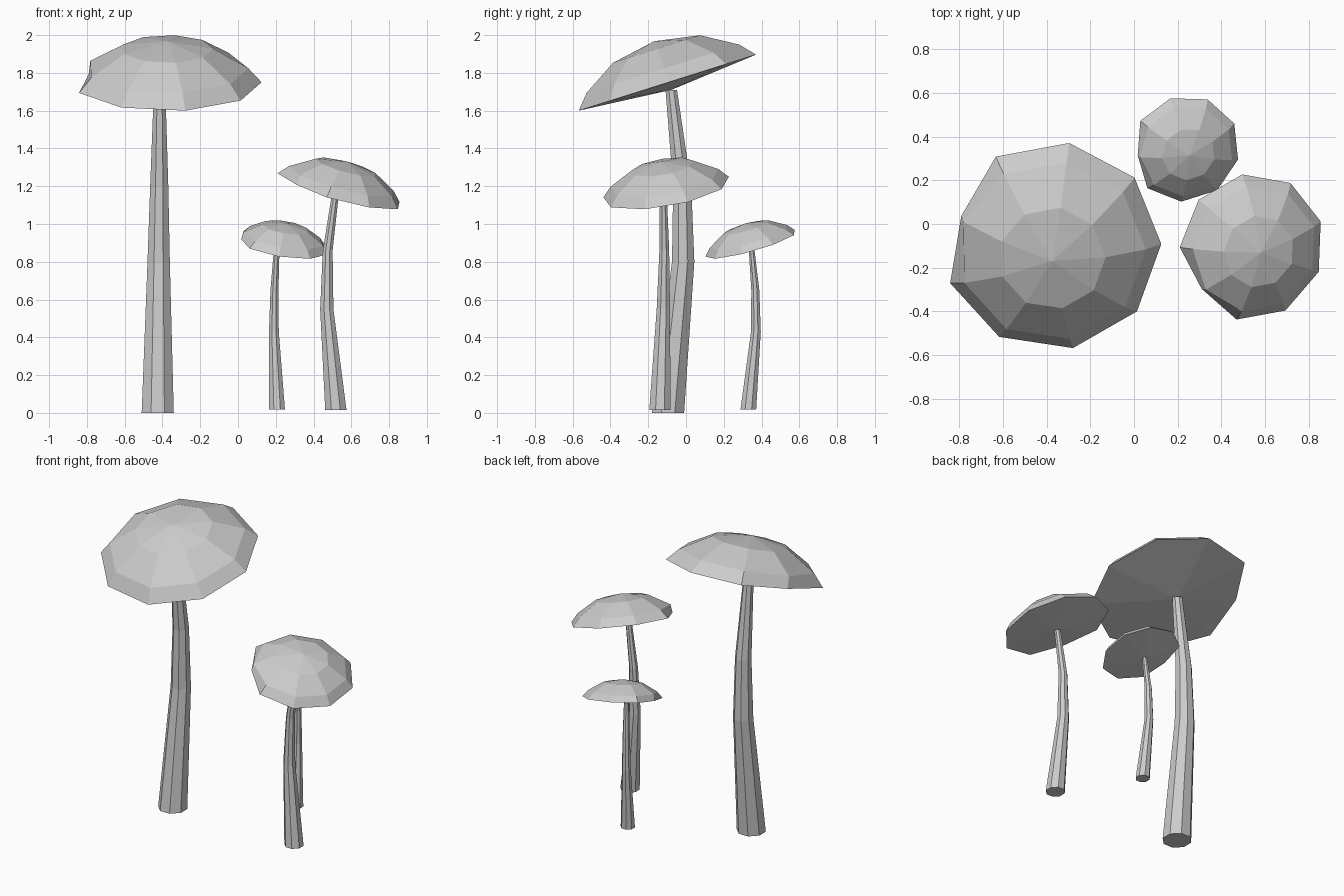
import bpy, bmesh, math
from mathutils import Vector

if "Cube" in bpy.data.objects:
    bpy.data.objects.remove(bpy.data.objects["Cube"])

CAP_SIDES, STEM_SIDES = 9, 8
# cap rings as (radius, height), both relative to the cap radius
CAP_PROFILE = [(1.0, 0.0), (0.86, 0.155), (0.49, 0.374)]


def finish(bm, name):
    bmesh.ops.recalc_face_normals(bm, faces=bm.faces)
    mesh = bpy.data.meshes.new(name)
    bm.to_mesh(mesh)
    bm.free()
    obj = bpy.data.objects.new(name, mesh)
    bpy.context.collection.objects.link(obj)


def bridge(bm, a, b):
    n = len(a)
    for i in range(n):
        j = (i + 1) % n
        bm.faces.new((a[i], a[j], b[j], b[i]))


def fan(bm, ring, tip):
    for i in range(len(ring)):
        bm.faces.new((ring[i], ring[(i + 1) % len(ring)], tip))


# faceted tilted dome with one pulled-in rim corner and a shallow conical underside
def make_cap(name, center, radius, slope, phase, tip):
    c = Vector(center)
    normal = Vector((-slope[0], -slope[1], 1)).normalized()
    rot = Vector((0, 0, 1)).rotation_difference(normal)
    bm = bmesh.new()
    rings = []
    for level, (r, h) in enumerate(CAP_PROFILE):
        ring = []
        for i in range(CAP_SIDES):
            a = math.radians(phase) + math.tau * i / CAP_SIDES
            rr = r * (0.88 if level == 0 and i == 4 else 1.0)
            p = Vector((rr * math.cos(a), rr * math.sin(a), h)) * radius
            ring.append(bm.verts.new(c + rot @ p))
        rings.append(ring)
    for a, b in zip(rings, rings[1:]):
        bridge(bm, a, b)
    fan(bm, rings[-1], bm.verts.new(c + normal * radius * 0.46))
    fan(bm, rings[0], bm.verts.new(tip))
    finish(bm, name)


# bent tapering stem through (x, y, z, radius) stations
def make_stem(name, path):
    bm = bmesh.new()
    rings = []
    for x, y, z, r in path:
        rings.append([bm.verts.new((x + r * math.cos(math.tau * (i + 0.5) / STEM_SIDES),
                                    y + r * math.sin(math.tau * (i + 0.5) / STEM_SIDES), z))
                      for i in range(STEM_SIDES)])
    for a, b in zip(rings, rings[1:]):
        bridge(bm, a, b)
    bm.faces.new(rings[0])
    bm.faces.new(rings[-1])
    finish(bm, name)


# name, cap centre, cap radius, cap slope, rim phase, stem path
MUSHROOMS = [
    ("large", (-0.375, -0.10, 1.748), 0.50, (0, 0.316), 1,
     [(-0.425, -0.095, 0, 0.092), (-0.42, -0.015, 0.8, 0.064),
      (-0.417, -0.02, 1.2, 0.052), (-0.415, -0.078, 1.71, 0.033)]),
    ("medium", (0.54, -0.105, 1.18), 0.342, (-0.268, 0.175), 59,
     [(0.518, -0.138, 0.015, 0.061), (0.47, -0.12, 0.55, 0.038),
      (0.475, -0.115, 0.86, 0.028), (0.515, -0.12, 1.155, 0.02)]),
    ("small", (0.235, 0.345, 0.893), 0.252, (-0.16, 0.282), 27,
     [(0.207, 0.33, 0.018, 0.045), (0.19, 0.37, 0.43, 0.028),
      (0.193, 0.367, 0.65, 0.023), (0.205, 0.347, 0.87, 0.016)]),
]

for name, center, radius, slope, phase, path in MUSHROOMS:
    make_cap(name + "_mushroom_cap", center, radius, slope, phase, path[-1][:3])
    make_stem(name + "_mushroom_stem", path)
